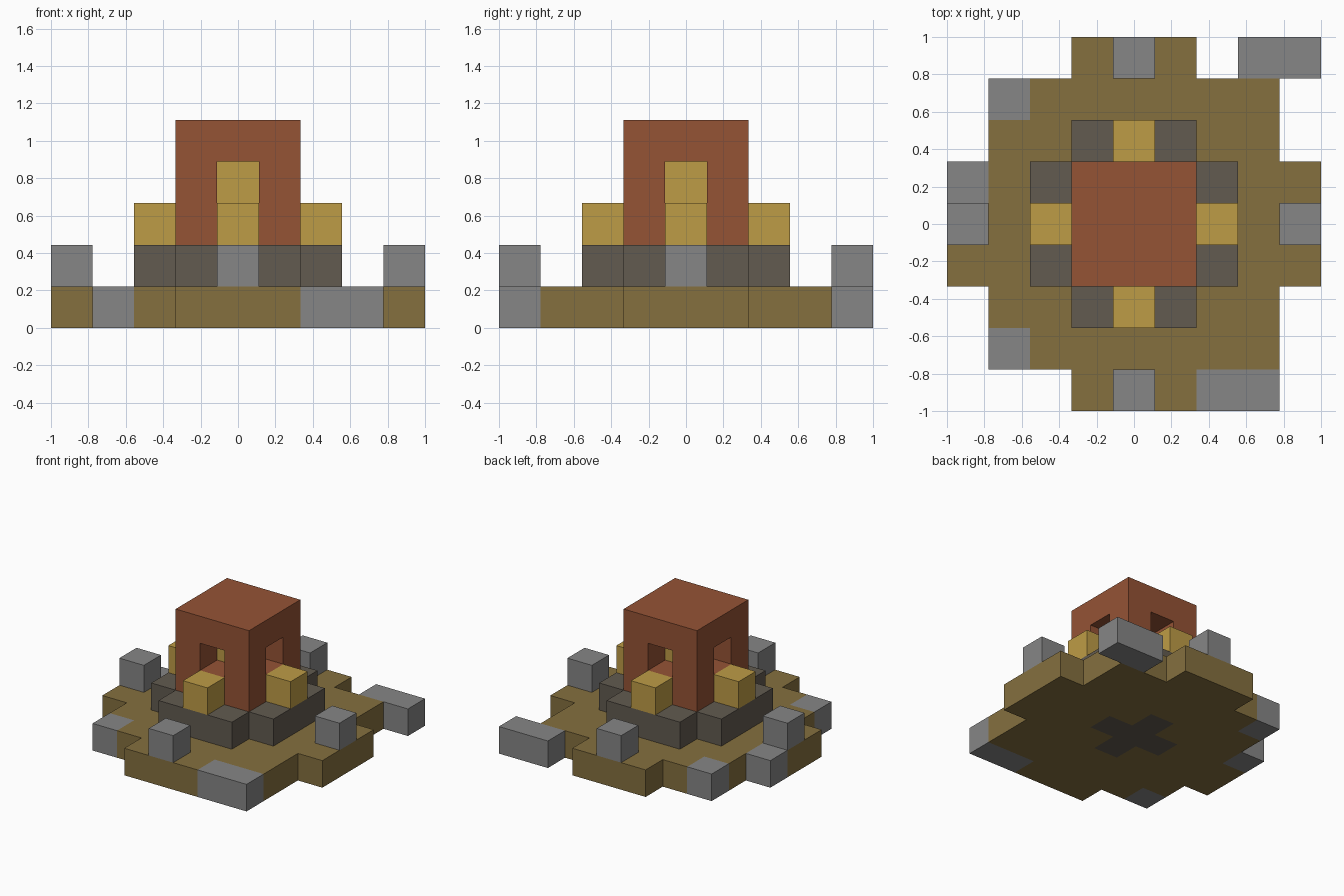
import bpy
import bmesh
from itertools import product
from mathutils import Vector

UNIT = 2 / 9  # edge of one block; block (0, 0, 0) sits at the model's centre on the ground

if "Cube" in bpy.data.objects:
    bpy.data.objects.remove(bpy.data.objects["Cube"], do_unlink=True)


def material(name, hex_code):
    """Flat material from an sRGB hex code, converted to linear."""
    srgb = [int(hex_code[i:i + 2], 16) / 255 for i in (0, 2, 4)]
    colour = [((c + 0.055) / 1.055) ** 2.4 for c in srgb] + [1]
    mat = bpy.data.materials.new(name)
    mat.use_nodes = True
    mat.diffuse_color = colour
    mat.node_tree.nodes["Principled BSDF"].inputs["Base Color"].default_value = colour
    return mat


def box(xs, ys, zs):
    """Set of blocks filling inclusive ranges."""
    return set(product(*(range(a, b + 1) for a, b in (xs, ys, zs))))


def four_sides(distance, layer):
    """One block on each of the four sides."""
    return {(distance, 0, layer), (-distance, 0, layer),
            (0, distance, layer), (0, -distance, layer)}


def plus(reach, half, layer):
    """Plus-shaped slab, one block thick."""
    z = (layer, layer)
    return (box((-reach, reach), (-half, half), z)
            | box((-half, half), (-reach, reach), z))


# Ground: square slab with a tab on every side, odd stones and a stone core
core = plus(1, 0, 0)
ground_stones = {(2, -4, 0), (3, -4, 0), (3, 4, 0), (4, 4, 0),
                 (-4, 1, 0), (-3, 3, 0), (-3, -3, 0)}
ground = (box((-3, 3), (-3, 3), (0, 0)) | plus(4, 1, 0)) - core - ground_stones

# Tower: square block with a window niche on every side around a glowing centre
lamp = {(0, 0, 3)}
tower = box((-1, 1), (-1, 1), (2, 4)) - lamp - four_sides(1, 3)

earth = material("earth_brown", "85703F")
stone = material("stone_grey", "868686")
dark = material("dark_stone", "625B50")
gold = material("straw_gold", "BE9C46")
clay = material("clay_red", "955335")

parts = [
    ("ground_slab", ground, earth),
    ("ground_stones", ground_stones, stone),
    ("foundation_core", core, dark),
    ("plinth", plus(2, 1, 1), dark),
    ("standing_stones", four_sides(4, 1), stone),
    ("side_blocks", four_sides(2, 2), gold),
    ("tower", tower, clay),
    ("tower_lamp", lamp, gold),
]
solid = set().union(*(cells for _, cells, _ in parts))


def build(name, cells, mat):
    """Mesh the exposed sides of the blocks."""
    bm = bmesh.new()
    for cell in sorted(cells):
        centre = Vector(cell) + Vector((0, 0, 0.5))
        for axis, sign in product(range(3), (-1, 1)):
            normal = Vector((0, 0, 0))
            normal[axis] = sign
            if tuple(int(c + n) for c, n in zip(cell, normal)) in solid:
                continue
            u, v = Vector((0, 0, 0)), Vector((0, 0, 0))
            u[(axis + 1) % 3] = 0.5
            v[(axis + 2) % 3] = 0.5 * sign
            corners = (-u - v, u - v, u + v, v - u)
            bm.faces.new([bm.verts.new((centre + normal / 2 + c) * UNIT) for c in corners])
    # Weld blocks together and merge flat areas
    bmesh.ops.remove_doubles(bm, verts=bm.verts, dist=0.001)
    bmesh.ops.dissolve_limit(bm, angle_limit=0.01, verts=bm.verts, edges=bm.edges)
    mesh = bpy.data.meshes.new(name)
    bm.to_mesh(mesh)
    bm.free()
    mesh.materials.append(mat)
    bpy.context.collection.objects.link(bpy.data.objects.new(name, mesh))


for part in parts:
    build(*part)
